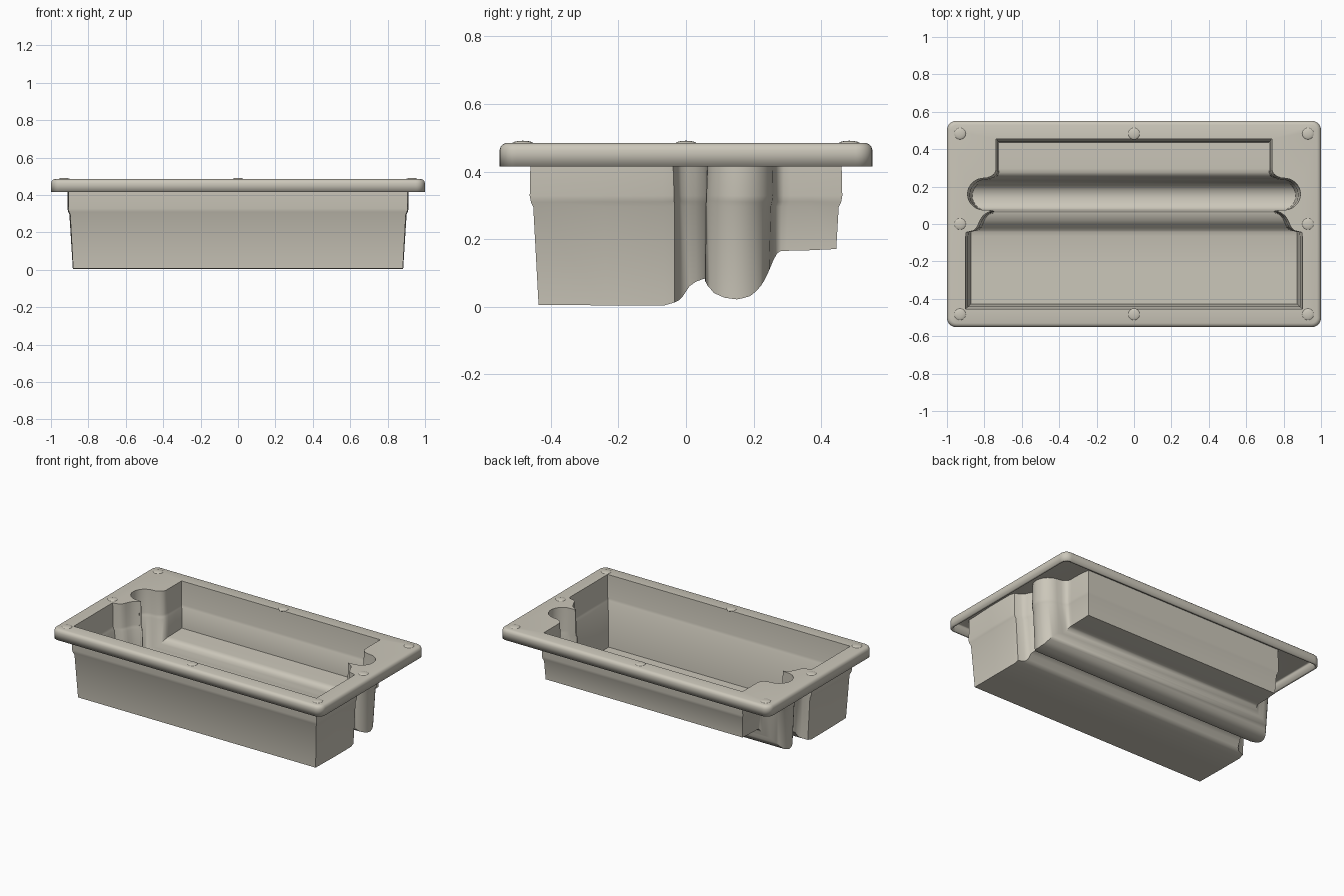
import bpy, bmesh, math

if "Cube" in bpy.data.objects:
    bpy.data.objects.remove(bpy.data.objects["Cube"])

mat = bpy.data.materials.new("warm_grey_plastic")
mat.diffuse_color = (0.60, 0.57, 0.49, 1)
mat.use_nodes = True
mat.node_tree.nodes["Principled BSDF"].inputs["Base Color"].default_value = mat.diffuse_color

TOP, WALL = 0.485, 0.015

# Floor height along y (underside of the shell): deep bay, ridge, trough, raised shelf
FLOOR = [(-0.46, 0), (-0.06, 0), (-0.04, 0.008), (-0.02, 0.026), (0, 0.052), (0.02, 0.067),
         (0.045, 0.076), (0.066, 0.083), (0.08, 0.055), (0.10, 0.033), (0.13, 0.021),
         (0.16, 0.018), (0.19, 0.024), (0.215, 0.043), (0.235, 0.075), (0.255, 0.125),
         (0.27, 0.15), (0.29, 0.161), (0.46, 0.165)]


def floor_z(y):
    for (y0, z0), (y1, z1) in zip(FLOOR, FLOOR[1:]):
        if y <= y1:
            return WALL + z0 + (z1 - z0) * (y - y0) / (y1 - y0)
    return WALL + FLOOR[-1][1]


# Right half of the cavity outline, front to back
half = [(0.90, -0.455), (0.90, -0.25), (0.90, -0.07), (0.898, -0.045), (0.86, -0.036),
        (0.842, -0.022), (0.832, 0.0), (0.822, 0.022), (0.807, 0.045), (0.785, 0.06),
        (0.768, 0.068), (0.77, 0.074)]
for i in range(15):                       # round end lobe of the trough
    a = math.radians(-80 + 160 * i / 14)
    half.append((0.802 + 0.088 * math.cos(a), 0.16 + 0.085 * math.sin(a)))
half += [(0.785, 0.247), (0.762, 0.256), (0.745, 0.27), (0.738, 0.288), (0.737, 0.31),
         (0.737, 0.38), (0.737, 0.455)]
N = len(half)


def cavity_loop(bm, level):
    """Closed loop: right side front to back, then left side back to front."""
    def point(x, y):
        if level is None:
            z = floor_z(y)
            d = 0.013 + 0.05 * (0.3 - z)
        else:
            z, d = level
        return x * (1 - d / 0.9), y * (1 - d / 0.457), z
    right = [point(x, y) for x, y in half]
    left = [(-x, y, z) for x, y, z in reversed(right)]
    return [bm.verts.new(p) for p in right + left]


def rim_loop(bm, inset, z, r=0.05, seg=6):
    """Rounded rectangle around the flange."""
    pts = []
    for k, (sx, sy) in enumerate([(1, 1), (-1, 1), (-1, -1), (1, -1)]):
        for i in range(seg + 1):
            a = math.pi / 2 * (k + i / seg)
            pts.append((sx * (1 - r) + (r - inset) * math.cos(a),
                        sy * (0.552 - r) + (r - inset) * math.sin(a), z))
    return [bm.verts.new(p) for p in pts]


def bridge(bm, loops):
    for a, b in zip(loops, loops[1:]):
        for i in range(len(a)):
            j = (i + 1) % len(a)
            bm.faces.new((a[i], a[j], b[j], b[i]))


def finish(bm, name):
    me = bpy.data.meshes.new(name)
    bm.to_mesh(me)
    bm.free()
    me.materials.append(mat)
    ob = bpy.data.objects.new(name, me)
    bpy.context.collection.objects.link(ob)
    bpy.context.view_layer.objects.active = ob
    ob.select_set(True)
    bpy.ops.object.shade_smooth_by_angle(angle=math.radians(35))
    ob.select_set(False)
    return ob


# Tray: cavity walls, floor and flange as one skin, thickened into a shell
bm = bmesh.new()
walls = [cavity_loop(bm, lv) for lv in [(TOP, 0), (0.33, 0.003), (0.315, 0.006), (0.30, 0.013), None]]
bridge(bm, walls)
base = walls[-1]
floor_faces = [bm.faces.new((base[i], base[i + 1], base[2 * N - 2 - i], base[2 * N - 1 - i]))
               for i in range(N - 1)]
rims = [rim_loop(bm, i, z) for i, z in
        [(0.022, TOP), (0.012, 0.482), (0.004, 0.475), (0, 0.463), (0, 0.415)]]
bridge(bm, rims)
edges = []
for loop in (walls[0], rims[0]):
    for i in range(len(loop)):
        edges.append(bm.edges.get((loop[i], loop[(i + 1) % len(loop)])))
bmesh.ops.triangle_fill(bm, edges=edges, use_beauty=True, normal=(0, 0, 1))
bmesh.ops.recalc_face_normals(bm, faces=bm.faces[:])
bm.normal_update()
if floor_faces[0].normal.z < 0:
    bmesh.ops.reverse_faces(bm, faces=bm.faces[:])
tray = finish(bm, "tray_shell")
solid = tray.modifiers.new("thickness", 'SOLIDIFY')
solid.thickness = WALL
solid.offset = -1
# thickness is applied before the smoothing modifier, if there is one
tray.modifiers.move(len(tray.modifiers) - 1, 0)

# Low domed studs on the flange
bm = bmesh.new()
for x in (-0.93, 0, 0.93):
    for y in (-0.483, 0, 0.483):
        if x or y:
            new = bmesh.ops.create_uvsphere(bm, u_segments=24, v_segments=12, radius=0.032)["verts"]
            bmesh.ops.scale(bm, vec=(1, 1, 0.28), verts=new)
            bmesh.ops.translate(bm, vec=(x, y, 0.4825), verts=new)
finish(bm, "rim_studs")
